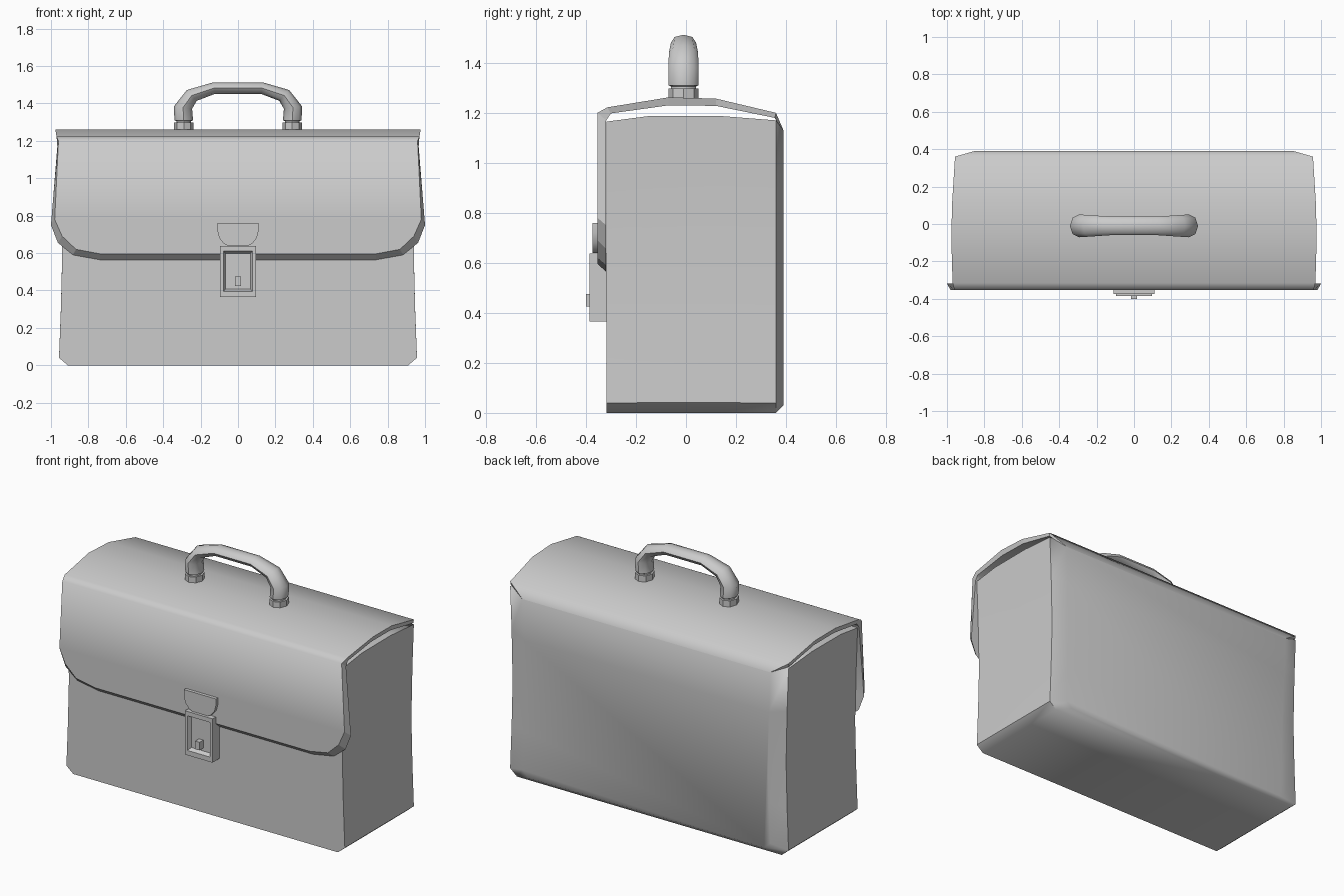
import bpy, bmesh, math

if "Cube" in bpy.data.objects:
    bpy.data.objects.remove(bpy.data.objects["Cube"])


def finish(name, bm, angle=50):
    bmesh.ops.recalc_face_normals(bm, faces=bm.faces)
    me = bpy.data.meshes.new(name)
    bm.to_mesh(me)
    bm.free()
    ob = bpy.data.objects.new(name, me)
    bpy.context.collection.objects.link(ob)
    if angle:
        bpy.ops.object.select_all(action='DESELECT')
        ob.select_set(True)
        bpy.context.view_layer.objects.active = ob
        bpy.ops.object.shade_smooth_by_angle(angle=math.radians(angle))
    return ob


def loft(name, rings, angle=50):
    bm = bmesh.new()
    rows = [[bm.verts.new(p) for p in r] for r in rings]
    n = len(rows[0])
    for a, b in zip(rows, rows[1:]):
        for i in range(n):
            j = (i + 1) % n
            bm.faces.new((a[i], a[j], b[j], b[i]))
    bm.faces.new(rows[0])
    bm.faces.new(rows[-1])
    return finish(name, bm, angle)


# Bag body: waisted outline lofted from front to back, with an inset back panel
def body_ring(y, top, sx=1, lift=0):
    half = [(0.91, 0), (0.957, 0.04), (0.947, 0.3), (0.94, 0.58),
            (0.947, 0.9), (0.957, 1.165)]
    k = (top - lift) / 1.165
    pts = [(x * sx, y, lift + z * k) for x, z in half]
    return pts + [(-x, y, z) for x, y, z in reversed(pts)]


loft("bag_body", [body_ring(-0.318, 1.165), body_ring(-0.15, 1.187),
                  body_ring(0.13, 1.188), body_ring(0.36, 1.17),
                  body_ring(0.39, 1.13, 0.89, 0.03)])

# Flap: rows of (half width, y, z) for the outer and inner skin, back to front
outer = [(0.852, 0.39, 1.13), (0.957, 0.36, 1.2), (0.972, 0.12, 1.257),
         (0.977, -0.07, 1.262), (0.97, -0.315, 1.222), (0.96, -0.354, 1.2),
         (0.98, -0.354, 0.78), (0.94, -0.354, 0.69), (0.866, -0.354, 0.62),
         (0.738, -0.354, 0.596)]
inner = [(0.852, 0.385, 1.125), (0.957, 0.355, 1.18), (0.965, 0.12, 1.228),
         (0.967, -0.07, 1.23), (0.965, -0.3, 1.198), (0.966, -0.319, 1.17),
         (1.0, -0.319, 0.75), (0.963, -0.319, 0.655), (0.882, -0.319, 0.59),
         (0.738, -0.319, 0.564)]
bm = bmesh.new()
skins = [[[bm.verts.new((s * w, y, z)) for w, y, z in skin] for s in (-1, 1)]
         for skin in (outer, inner)]
(ol, orr), (il, ir) = skins
for i in range(len(outer) - 1):
    for a, b, smooth in ((ol, orr, True), (il, ir, True), (ol, il, False), (orr, ir, False)):
        f = bm.faces.new((a[i], b[i], b[i + 1], a[i + 1]))
        f.smooth = smooth
for i in (0, -1):
    bm.faces.new((ol[i], orr[i], ir[i], il[i]))
finish("flap", bm, None)

# Clasp hinge plate: half-round plate on the flap
plate = [(0.11, 0.76), (0.11, 0.72), (0.1, 0.68), (0.075, 0.65), (0.055, 0.64)]
plate += [(-x, z) for x, z in reversed(plate)]
loft("clasp_plate", [[(x, y, z) for x, z in plate] for y in (-0.35, -0.374)], 30)


# Clasp lock: block with a recessed window, and a small button
def rect(w, y, z0, z1):
    return [(-w, y, z0), (w, y, z0), (w, y, z1), (-w, y, z1)]


loft("clasp_lock", [rect(0.095, -0.315, 0.365, 0.637), rect(0.095, -0.386, 0.365, 0.637),
                    rect(0.078, -0.386, 0.395, 0.61), rect(0.066, -0.362, 0.407, 0.597)], 20)
loft("clasp_button", [rect(0.015, -0.36, 0.425, 0.475), rect(0.015, -0.4, 0.425, 0.475)], 20)


# Handle: flattened octagonal tube swept along an arch
def handle_ring(x, z, ang, rin, ry):
    pts = []
    for k in range(8):
        t = math.tau * k / 8
        u = rin * math.cos(t)
        pts.append((x + u * math.cos(ang), -0.01 + ry * math.sin(t), z + u * math.sin(ang)))
    return pts


# x, z, direction of the outward normal in degrees, in-plane and sideways radius
arch = [(0.29, 1.27, 0, 0.04, 0.05), (0.29, 1.305, 0, 0.04, 0.05),
        (0.29, 1.31, 0, 0.05, 0.06), (0.294, 1.378, 8, 0.049, 0.061),
        (0.247, 1.443, 48, 0.039, 0.058), (0.128, 1.482, 80, 0.031, 0.05)]
arch += [(-x, z, 180 - a, r, ry) for x, z, a, r, ry in reversed(arch)]
loft("handle", [handle_ring(x, z, math.radians(a), r, ry) for x, z, a, r, ry in arch])

# Handle collars
for side, s in (("left", -1), ("right", 1)):
    loft("handle_collar_" + side,
         [handle_ring(s * 0.29, z, 0, 0.052, 0.06) for z in (1.23, 1.297)], 30)
